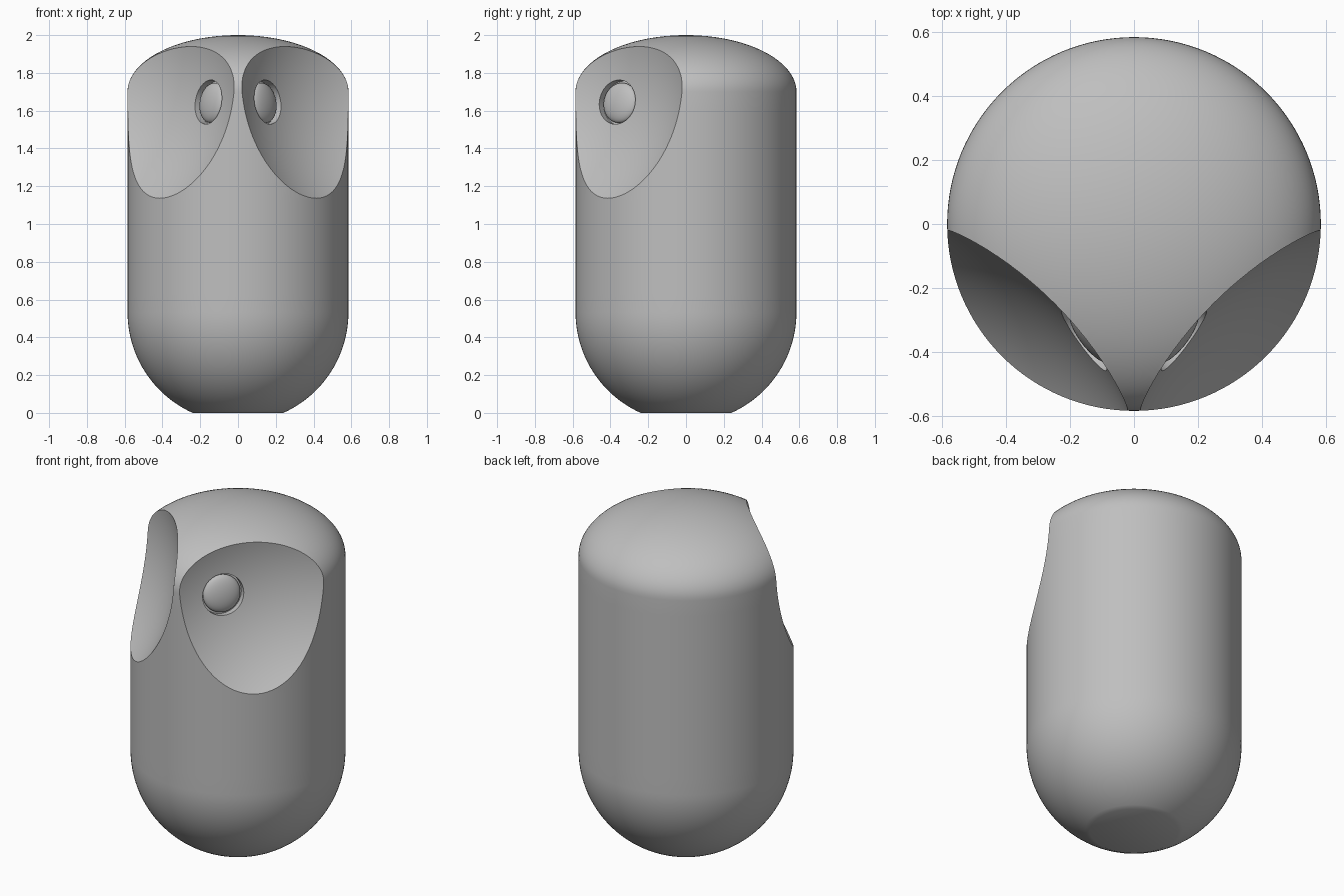
import bpy
import bmesh
from math import cos, sin, pi, radians, sqrt, asin
from mathutils import Vector, Matrix

cube = bpy.data.objects.get("Cube")
if cube:
    bpy.data.objects.remove(cube, do_unlink=True)

RADIUS = 0.585        # body radius
BASE_RADIUS = 0.24    # flat foot
SHOULDER = 1.70       # where the domed top starts
DOME = 0.30           # dome height
BOWL = 0.98           # radius of the scooped eye hollows
SEGMENTS = 128

grey = bpy.data.materials.new("plain_grey")
grey.use_nodes = True
grey.diffuse_color = (0.52, 0.52, 0.52, 1)
grey.node_tree.nodes["Principled BSDF"].inputs["Base Color"].default_value = grey.diffuse_color


def make_object(name, bm):
    bmesh.ops.recalc_face_normals(bm, faces=bm.faces)
    mesh = bpy.data.meshes.new(name)
    bm.to_mesh(mesh)
    bm.free()
    mesh.materials.append(grey)
    obj = bpy.data.objects.new(name, mesh)
    bpy.context.collection.objects.link(obj)
    return obj


def select_only(obj):
    bpy.ops.object.select_all(action="DESELECT")
    obj.select_set(True)
    bpy.context.view_layer.objects.active = obj


def smooth(obj):
    select_only(obj)
    bpy.ops.object.shade_smooth_by_angle(angle=radians(30))


def carve(target, cutter):
    cutter.hide_render = True
    select_only(target)
    mod = target.modifiers.new("carve", "BOOLEAN")
    mod.operation = "DIFFERENCE"
    mod.solver = "EXACT"
    mod.object = cutter
    bpy.ops.object.modifier_apply(modifier=mod.name)
    bpy.data.objects.remove(cutter, do_unlink=True)


def lathe(name, profile):
    bm = bmesh.new()
    verts = [bm.verts.new((r, 0, z)) for r, z in profile]
    edges = [bm.edges.new(pair) for pair in zip(verts, verts[1:])]
    bmesh.ops.spin(bm, geom=verts + edges, axis=(0, 0, 1), cent=(0, 0, 0),
                   angle=2 * pi, steps=SEGMENTS, use_duplicate=False)
    bmesh.ops.remove_doubles(bm, verts=bm.verts, dist=0.0001)
    return make_object(name, bm)


# Body: round bottom with a flat foot, straight wall, shallow domed top
foot_angle = asin(BASE_RADIUS / RADIUS)
belly = sqrt(RADIUS ** 2 - BASE_RADIUS ** 2)
profile = [(0, 0)]
for i in range(25):
    a = foot_angle + (pi / 2 - foot_angle) * i / 24
    profile.append((RADIUS * sin(a), belly - RADIUS * cos(a)))
for i in range(1, 13):
    profile.append((RADIUS, belly + (SHOULDER - belly) * i / 12))
for i in range(1, 25):
    a = pi / 2 * i / 24
    profile.append((RADIUS * cos(a), SHOULDER + DOME * sin(a)))
body = lathe("body", profile)

for side, label in ((1, "left"), (-1, "right")):
    centre = Vector((side * 0.933, -0.933, 1.785))
    eye_spot = Vector((side * 0.154, -0.362, 1.645))
    normal = (centre - eye_spot).normalized()
    spot = centre - normal * BOWL
    turn = normal.to_track_quat("Z", "Y").to_matrix().to_4x4()

    # Scooped eye hollow
    bm = bmesh.new()
    bmesh.ops.create_uvsphere(bm, u_segments=160, v_segments=96, radius=BOWL,
                              matrix=Matrix.Translation(centre))
    carve(body, make_object("hollow_cutter", bm))

    # Shallow round socket in the hollow
    bm = bmesh.new()
    bmesh.ops.create_cone(bm, cap_ends=True, segments=64, radius1=0.118,
                          radius2=0.118, depth=0.16,
                          matrix=Matrix.Translation(spot + normal * 0.045) @ turn)
    carve(body, make_object("socket_cutter", bm))

    # Domed eye resting in the socket
    bm = bmesh.new()
    bmesh.ops.create_uvsphere(bm, u_segments=48, v_segments=24, radius=0.107,
                              matrix=Matrix.Translation(spot - normal * 0.022) @ turn
                              @ Matrix.Diagonal((1, 1, 0.35, 1)))
    smooth(make_object(label + "_eye", bm))

smooth(body)
